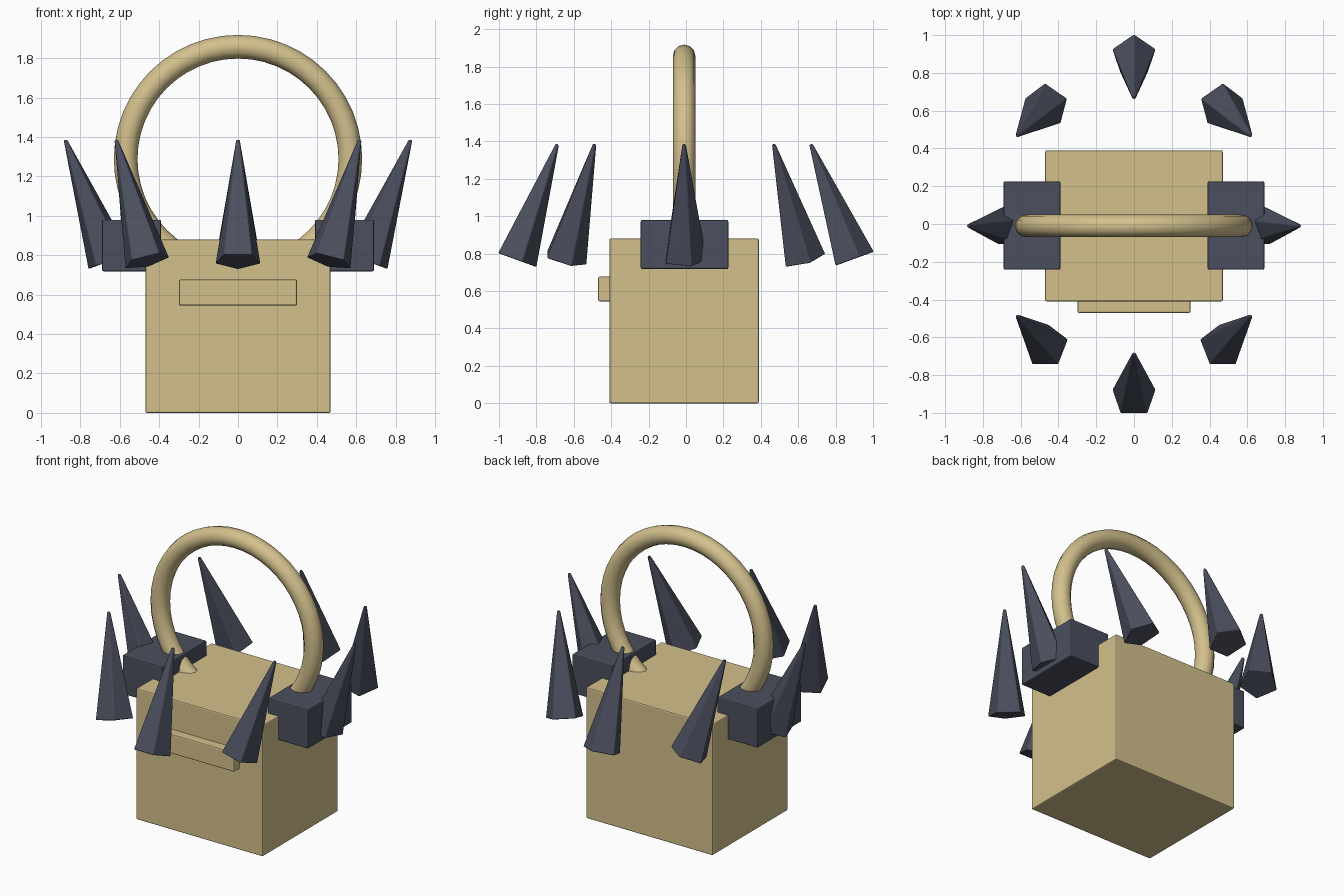
import bpy
import bmesh
from math import sin, cos, radians
from mathutils import Matrix

cube = bpy.data.objects.get("Cube")
if cube:
    bpy.data.objects.remove(cube, do_unlink=True)

MID_Y = -0.01  # depth centre shared by all parts


def make_material(name, rgb):
    mat = bpy.data.materials.new(name)
    mat.use_nodes = True
    color = (*rgb, 1.0)
    mat.diffuse_color = color
    mat.node_tree.nodes["Principled BSDF"].inputs["Base Color"].default_value = color
    return mat


tan = make_material("tan", (0.65, 0.53, 0.265))
slate = make_material("dark slate", (0.07, 0.078, 0.112))


def finish(obj, name, mat, bevel=0.0):
    """Name, colour and shade the part, softening its edges if asked."""
    obj.name = obj.data.name = name
    obj.data.materials.append(mat)
    if bevel:
        mod = obj.modifiers.new("soft_edges", "BEVEL")
        mod.width = bevel
        mod.segments = 2
        mod.limit_method = "ANGLE"
        mod.angle_limit = radians(30)
    return obj


def box(name, mat, low, high, bevel=0.008):
    size = [b - a for a, b in zip(low, high)]
    center = [(a + b) / 2 for a, b in zip(low, high)]
    bm = bmesh.new()
    bmesh.ops.create_cube(bm, size=1, matrix=Matrix.Diagonal((*size, 1)))
    mesh = bpy.data.meshes.new(name)
    bm.to_mesh(mesh)
    bm.free()
    obj = bpy.data.objects.new(name, mesh)
    bpy.context.collection.objects.link(obj)
    obj.location = center
    return finish(obj, name, mat, bevel)


# Body and front plate
box("body", tan, (-0.47, -0.41, 0), (0.47, 0.39, 0.88))
box("front_plate", tan, (-0.30, -0.47, 0.545), (0.30, -0.40, 0.677))

# Shoulder blocks that hold the ring
box("left_block", slate, (0.39, -0.242, 0.718), (0.69, 0.226, 0.98))
box("right_block", slate, (-0.69, -0.242, 0.718), (-0.39, 0.226, 0.98))

# Ring handle, sunk into the body
bpy.ops.mesh.primitive_torus_add(
    major_radius=0.57, minor_radius=0.06, major_segments=48, minor_segments=12,
    location=(0, MID_Y, 1.288), rotation=(radians(90), 0, 0))
ring = finish(bpy.context.object, "ring_handle", tan)
bpy.ops.object.shade_smooth_by_angle(angle=radians(40))

# Crown of eight five-sided spikes, leaning out sideways and in lengthways
for i in range(8):
    turn = radians(45 * i)
    bm = bmesh.new()
    bmesh.ops.create_cone(bm, cap_ends=True, segments=5,
                          radius1=0.121, radius2=0.011, depth=0.655)
    mesh = bpy.data.meshes.new("spike")
    bm.to_mesh(mesh)
    bm.free()
    spike = bpy.data.objects.new("spike", mesh)
    bpy.context.collection.objects.link(spike)
    spike.location = (0.764 * cos(turn), MID_Y + 0.79 * sin(turn), 1.077)
    spike.rotation_euler = (radians(20) * sin(turn), radians(20) * cos(turn), 0)
    finish(spike, f"spike_{i + 1}", slate, 0.006)
